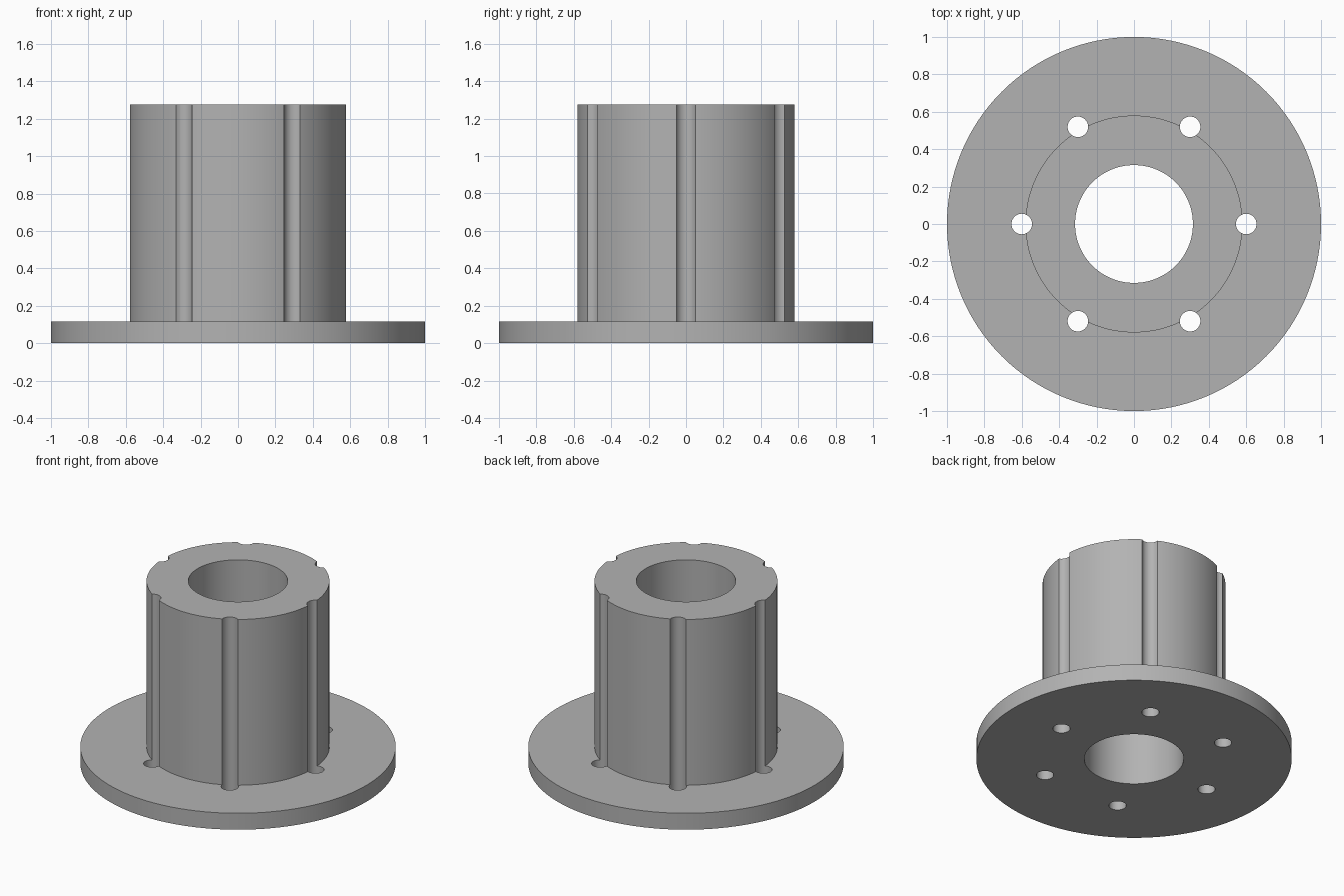
import bpy, bmesh
from math import cos, sin, pi, radians
from mathutils import Matrix, Vector

cube = bpy.data.objects.get("Cube")
if cube:
    bpy.data.objects.remove(cube, do_unlink=True)

FLANGE_R, HUB_R, BORE_R = 1.0, 0.58, 0.315
FLANGE_H, TOTAL_H = 0.115, 1.275
HOLE_R, HOLE_CIRCLE, HOLE_COUNT = 0.055, 0.6, 6
SEGMENTS = 128

grey = bpy.data.materials.new("grey metal")
grey.use_nodes = True
colour = (0.45, 0.45, 0.45, 1)
grey.diffuse_color = colour
grey.node_tree.nodes["Principled BSDF"].inputs["Base Color"].default_value = colour


def make_object(name, bm):
    bmesh.ops.recalc_face_normals(bm, faces=bm.faces)
    mesh = bpy.data.meshes.new(name)
    bm.to_mesh(mesh)
    bm.free()
    mesh.materials.append(grey)
    obj = bpy.data.objects.new(name, mesh)
    bpy.context.collection.objects.link(obj)
    return obj


# Flange and hub with a through bore, turned from one closed profile
profile = [(BORE_R, 0), (FLANGE_R, 0), (FLANGE_R, FLANGE_H),
           (HUB_R, FLANGE_H), (HUB_R, TOTAL_H), (BORE_R, TOTAL_H)]
bm = bmesh.new()
verts = [bm.verts.new((r, 0, z)) for r, z in profile]
edges = [bm.edges.new((v, verts[i - 1])) for i, v in enumerate(verts)]
bmesh.ops.spin(bm, geom=verts + edges, cent=(0, 0, 0), axis=(0, 0, 1),
               angle=2 * pi, steps=SEGMENTS, use_merge=True)
bmesh.ops.remove_doubles(bm, verts=bm.verts, dist=0.0001)
body = make_object("flanged_hub", bm)

# Six drills cut the flange holes and the grooves along the hub
bm = bmesh.new()
for i in range(HOLE_COUNT):
    a = 2 * pi * i / HOLE_COUNT
    centre = Vector((HOLE_CIRCLE * cos(a), HOLE_CIRCLE * sin(a), TOTAL_H / 2))
    bmesh.ops.create_cone(bm, cap_ends=True, segments=32, radius1=HOLE_R,
                          radius2=HOLE_R, depth=TOTAL_H + 0.2,
                          matrix=Matrix.Translation(centre))
drills = make_object("hole_cutter", bm)
drills.hide_render = True

cut = body.modifiers.new("holes", 'BOOLEAN')
cut.operation = 'DIFFERENCE'
cut.solver = 'EXACT'
cut.object = drills

bpy.ops.object.select_all(action='DESELECT')
bpy.context.view_layer.objects.active = body
body.select_set(True)
bpy.ops.object.modifier_apply(modifier=cut.name)
bpy.data.objects.remove(drills, do_unlink=True)
bpy.ops.object.shade_smooth_by_angle(angle=radians(30))
